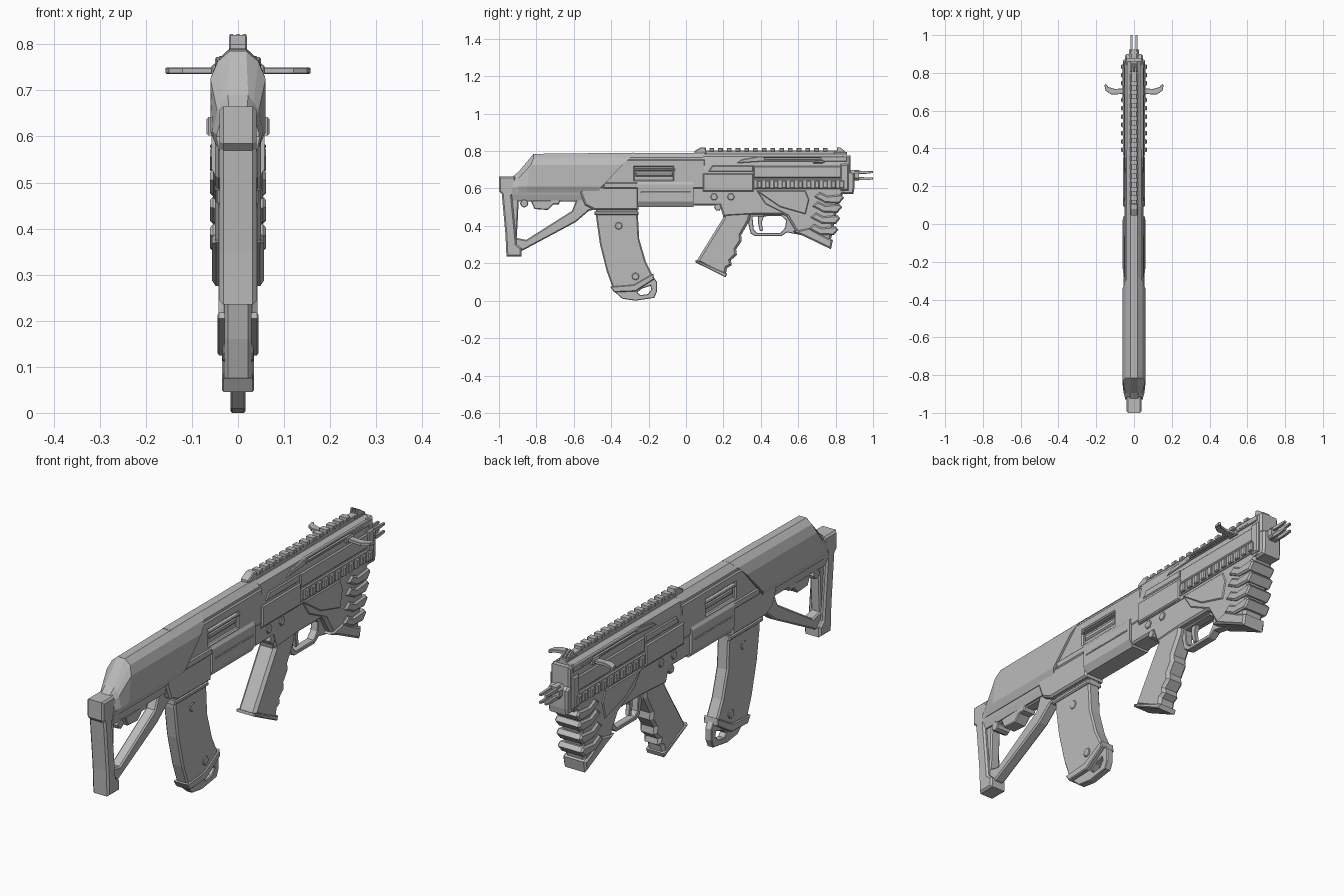
import bpy, bmesh, math
from mathutils import Matrix

grey = bpy.data.materials.new("matte_grey")
grey.diffuse_color = (0.5, 0.5, 0.5, 1)
SIDE = Matrix(((0, 0, 1, 0), (1, 0, 0, 0), (0, 1, 0, 0), (0, 0, 0, 1)))  # profile (y, z), extruded along x


def add(name, mesh):
    mesh.materials.clear()
    mesh.materials.append(grey)
    for p in mesh.polygons:
        p.use_smooth = False
        p.material_index = 0
    ob = bpy.data.objects.new(name, mesh)
    bpy.context.collection.objects.link(ob)
    return ob


def plate(name, loops, hw, chamfer=0.0, frame=SIDE):
    """Extrude a flat outline (first loop) with holes (other loops) to +-hw, chamfered rims."""
    cu = bpy.data.curves.new(name + "_outline", 'CURVE')
    cu.dimensions, cu.fill_mode = '2D', 'BOTH'
    cu.extrude, cu.bevel_depth, cu.offset, cu.bevel_resolution = hw - chamfer, chamfer, -chamfer, 0
    for pts in loops:
        sp = cu.splines.new('POLY')
        sp.points.add(len(pts) - 1)
        for p, (a, b) in zip(sp.points, pts):
            p.co = (a, b, 0, 1)
        sp.use_cyclic_u, sp.use_smooth = True, False
    tmp = bpy.data.objects.new("outline", cu)
    bpy.context.collection.objects.link(tmp)
    me = bpy.data.meshes.new_from_object(tmp.evaluated_get(bpy.context.evaluated_depsgraph_get()))
    bpy.data.objects.remove(tmp)
    me.transform(frame)
    return add(name, me)


def rect(y0, y1, z0, z1):
    return [(y0, z0), (y1, z0), (y1, z1), (y0, z1)]


def block(name, y0, y1, z0, z1, hw, chamfer=0.0):
    return plate(name, [rect(y0, y1, z0, z1)], hw, chamfer)


def loft(name, rings):
    """Skin rings of right-hand (x, y, z) points, mirrored across x."""
    bm = bmesh.new()
    vs = [[bm.verts.new(p) for p in r + [(-x, y, z) for x, y, z in reversed(r)]] for r in rings]
    n = len(vs[0])
    for a, b in zip(vs, vs[1:]):
        for i in range(n):
            bm.faces.new((a[i], a[(i + 1) % n], b[(i + 1) % n], b[i]))
    bm.faces.new(vs[0])
    bm.faces.new(vs[-1])
    bmesh.ops.recalc_face_normals(bm, faces=bm.faces)
    me = bpy.data.meshes.new(name)
    bm.to_mesh(me)
    bm.free()
    return add(name, me)


def bar(name, section, y0, y1):
    return loft(name, [[(x, y, z) for x, z in section] for y in (y0, y1)])


def pin(name, y, z, r, hw, n=8):
    return plate(name, [[(y + r * math.cos(2 * math.pi * i / n), z + r * math.sin(2 * math.pi * i / n))
                         for i in range(n)]], hw, 0.003)


# Butt plate and skeleton stock
plate("butt_plate", [[(-1, .665), (-.915, .665), (-.9, .60), (-.9, .57), (-.93, .56), (-.905, .30),
                      (-.88, .28), (-.88, .235), (-.96, .235), (-.965, .35), (-.985, .57), (-1, .585)]], .04, .008)
plate("stock_frame", [[(-.95, .585), (-.48, .585), (-.48, .49), (-.52, .48), (-.59, .42), (-.87, .27), (-.93, .26)],
                      [(-.895, .53), (-.59, .53), (-.61, .48), (-.855, .325), (-.905, .335), (-.90, .42)]], .024, .006)
bar("stock_tube", [(.048, .6), (.04, .565), (.03, .535)], -.93, -.5)
plate("stock_latch", [[(-.83, .535), (-.81, .49), (-.74, .485), (-.71, .515), (-.68, .515), (-.67, .54)]], .03, .004)
pin("latch_pin", -.865, .52, .022, .034)

# Cheek shell: faceted cover with a sloped rear and a slanted front edge
full = [(.018, .785), (.044, .763), (.06, .725), (.06, .61), (.046, .578)]
loft("stock_shell", [
    [(.02, -.925, .665), (.027, -.925, .655), (.036, -.925, .64), (.046, -.925, .605), (.042, -.925, .578)],
    [(.022, -.895, .69), (.034, -.895, .675), (.045, -.895, .655), (.055, -.895, .61), (.046, -.895, .578)],
    [(x, y, z) for (x, z), y in zip(full, (-.815, -.815, -.83, -.85, -.85))],
    [(x, y, z + d) for (x, z), y, d in zip(full, (-.28, -.30, -.34, -.45, -.47), (.006, .004, 0, 0, 0))]])

# Upper receiver with open ejection port
bar("receiver_core", [(.018, .79), (.042, .765), (.042, .745), (.036, .74), (.036, .56)], -.5, .1)
plate("receiver_side", [[(-.46, .60), (.1, .60), (.1, .755), (-.36, .755)],
                        rect(-.275, -.07, .645, .715)], .05, .005)
block("bolt", -.27, -.07, .665, .69, .043, .006)
block("port_rail", -.28, -.06, .697, .708, .054, .003)
block("lower_side_strip", -.44, -.25, .60, .632, .055, .005)
bar("receiver_box", [(.048, .637), (.058, .622), (.058, .53), (.04, .50)], -.26, .04)
block("box_seam", -.24, .025, .575, .583, .061, .002)
plate("magazine_well", [[(-.57, .59), (-.54, .51), (-.49, .485), (-.255, .485), (-.255, .61), (-.47, .61)]], .05, .008)

# Magazine
plate("magazine", [[(-.48, .5), (-.26, .5), (-.25, .33), (-.215, .21), (-.175, .13), (-.3, .05), (-.385, .05),
                    (-.425, .16), (-.46, .30), (-.48, .44)]], .029, .007)
block("magazine_collar", -.49, -.255, .458, .478, .037, .005)
plate("magazine_base", [[(-.405, .075), (-.385, .045), (-.27, .05), (-.17, .115), (-.175, .145), (-.28, .085)]], .035, .004)
plate("magazine_pull", [[(-.385, .05), (-.34, .01), (-.27, 0), (-.17, .015), (-.155, .05), (-.155, .10),
                         (-.175, .13), (-.28, .09)],
                        [(-.26, .045), (-.245, .03), (-.205, .035), (-.185, .06), (-.19, .08), (-.235, .065)]], .016, .003)
pin("magazine_button_upper", -.36, .40, .02, .032)
pin("magazine_button_lower", -.27, .13, .02, .034)

# Lower receiver, pistol grip and trigger
plate("lower_receiver", [[(-.02, .61), (-.02, .51), (.18, .51), (.2, .45), (.36, .46), (.6, .46), (.6, .61)]], .046, .008)
plate("pistol_grip", [[(.19, .48), (.20, .445), (.055, .21), (.21, .13), (.22, .175), (.245, .19), (.24, .215),
                       (.272, .245), (.268, .275), (.298, .32), (.295, .35), (.34, .43), (.35, .48)]], .042, .012)
plate("grip_base", [[(.052, .218), (.05, .205), (.212, .125), (.22, .145)]], .045, .004)
plate("trigger_guard", [[(.32, .47), (.345, .36), (.37, .345), (.51, .345), (.54, .365), (.62, .35), (.62, .47)],
                        [(.355, .45), (.362, .38), (.38, .362), (.505, .362), (.53, .39), (.535, .43), (.51, .453)]], .018, .003)
plate("trigger", [[(.385, .46), (.42, .46), (.405, .42), (.412, .375), (.395, .372), (.385, .415)]], .01, .002)
for i, (y, z) in enumerate([(.15, .555), (.24, .555), (.17, .50)]):
    pin(f"receiver_pin_{i}", y, z, .02, .051, 6)

# Foregrip with finger ribs
plate("foregrip", [[(.36, .60), (.42, .51), (.54, .45), (.59, .365), (.69, .335), (.765, .29), (.78, .35),
                    (.80, .45), (.82, .54), (.86, .60)]], .05, .012)
plate("foregrip_toe", [[(.57, .37), (.63, .345), (.775, .275), (.785, .325), (.74, .345), (.66, .39)]], .056, .008)
for i, (y, z) in enumerate([(.655, .375), (.665, .435), (.675, .495), (.685, .545)]):
    plate(f"foregrip_rib_{i}", [[(y, z + .01), (y + .06, z - .022), (y + .135, z - .025), (y + .16, z + .005),
                                 (y + .145, z + .022), (y + .07, z + .015), (y + .03, z + .035)]], .061, .007)
plate("foregrip_cheek", [[(.37, .59), (.5, .50), (.64, .46), (.66, .54), (.64, .59)]], .054, .006)

# Handguard
bar("handguard", [(.02, .785), (.04, .77), (.046, .735), (.05, .70), (.05, .58)], .09, .86)
block("handguard_sleeve", .09, .36, .585, .68, .057, .005)
plate("handguard_flare", [[(.12, .69), (.36, .69), (.36, .722), (.14, .722)]], .054, .004)
block("handguard_side", .36, .86, .655, .72, .054, .005)
block("side_rail", .36, .86, .598, .65, .057, .004)
for i in range(11):
    block(f"side_rail_tooth_{i}", .38 + i * .044, .405 + i * .044, .602, .642, .068, .004)
plate("charging_track", [[(.27, .735), (.42, .745), (.86, .745), (.86, .772), (.4, .772), (.3, .755)],
                         rect(.42, .72, .752, .764)], .05, .003)
block("charging_rod", .4, .8, .753, .758, .051)

# Charging handle: two swept wings
wing = [(.03, .72), (.1, .715), (.135, .725), (.15, .742), (.157, .735), (.15, .705), (.12, .685), (.03, .69)]
plate("charging_handle", [wing + [(-x, y) for x, y in reversed(wing)]], .007, .002, Matrix.Translation((0, 0, .743)))
block("handle_hub", .68, .73, .733, .756, .058, .004)

# Top rail and sights
block("top_rail", .06, .84, .78, .802, .017, .003)
for i in range(14):
    block(f"top_rail_tooth_{i}", .125 + i * .0467, .15 + i * .0467, .797, .815, .02, .003)
plate("rear_sight", [[(.045, .785), (.045, .80), (.08, .82), (.105, .82), (.11, .785)]], .02, .004)
block("front_sight_base", .79, .86, .77, .795, .02, .003)
for x in (-.014, 0, .014):
    plate("front_sight_post", [[(.805, .79), (.81, .822), (.825, .818), (.85, .80), (.855, .785)]], .004,
          0.001).location.x = x

# Front cap and pronged muzzle
plate("front_cap", [[(.84, .57), (.895, .57), (.9, .60), (.9, .68), (.88, .69), (.88, .775), (.84, .775)]], .047, .008)
block("cap_band", .825, .87, .59, .73, .058, .006)
bar("muzzle_collar", [(.012, .698), (.026, .684), (.026, .656), (.012, .642)], .88, .925)
for sx in (-1, 1):
    for sz in (-1, 1):
        c = .67 + sz * .017
        plate("muzzle_prong", [[(.9, c - .009), (.96, c - .009), (1, c - .004), (1, c + .005), (.9, c + .009)]],
              .006, .001).location.x = sx * .013
